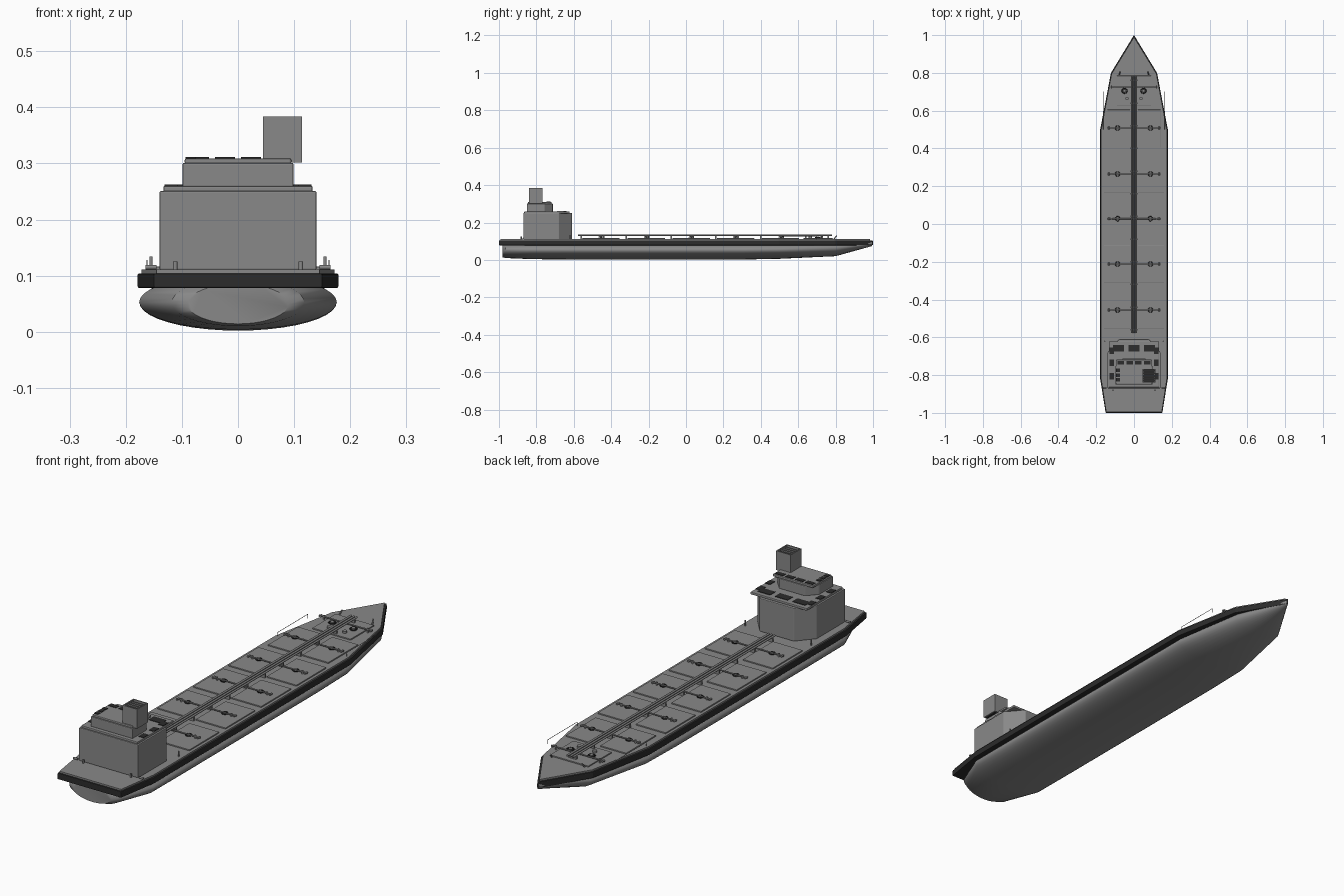
import bpy, bmesh, math
from mathutils import Vector

if "Cube" in bpy.data.objects:
    bpy.data.objects.remove(bpy.data.objects["Cube"])


def material(name, v):
    m = bpy.data.materials.new(name)
    m.diffuse_color = (v, v, v, 1)
    m.use_nodes = True
    m.node_tree.nodes["Principled BSDF"].inputs["Base Color"].default_value = m.diffuse_color
    return m


GREY = material("ship grey", 0.25)
DARK = material("dark charcoal", 0.025)


def finish(bm, name, mat, bevel=0, smooth=False):
    bmesh.ops.recalc_face_normals(bm, faces=bm.faces)
    me = bpy.data.meshes.new(name)
    bm.to_mesh(me)
    bm.free()
    me.materials.append(mat)
    ob = bpy.data.objects.new(name, me)
    bpy.context.collection.objects.link(ob)
    if bevel:
        b = ob.modifiers.new("bevel", 'BEVEL')
        b.width, b.segments = bevel, 2
    if smooth:
        bpy.context.view_layer.objects.active = ob
        ob.select_set(True)
        bpy.ops.object.shade_smooth_by_angle(angle=math.radians(40))
        ob.select_set(False)
    return ob


def prism(name, outline, z0, z1, mat=GREY, bevel=0):
    bm = bmesh.new()
    f = bm.faces.new([bm.verts.new((x, y, z0)) for x, y in outline])
    ext = bmesh.ops.extrude_face_region(bm, geom=[f])
    for v in ext["geom"]:
        if isinstance(v, bmesh.types.BMVert):
            v.co.z = z1
    return finish(bm, name, mat, bevel)


def mirrored(half):
    """Closed outline from a right-hand half running stern to bow."""
    return half + [(-x, y) for x, y in reversed(half) if x > 0]


def box(name, x0, x1, y0, y1, z0, z1, mat=GREY, bevel=0):
    return prism(name, [(x0, y0), (x1, y0), (x1, y1), (x0, y1)], z0, z1, mat, bevel)


def rod(name, a, b, r, mat=GREY, n=10):
    a, b = Vector(a), Vector(b)
    bm = bmesh.new()
    bmesh.ops.create_cone(bm, cap_ends=True, segments=n, radius1=r, radius2=r, depth=(b - a).length)
    ob = finish(bm, name, mat, smooth=True)
    ob.location = (a + b) / 2
    ob.rotation_mode = 'QUATERNION'
    ob.rotation_quaternion = (b - a).to_track_quat('Z', 'Y')
    return ob


def ring(name, loc, r, tube, mat=DARK):
    bpy.ops.mesh.primitive_torus_add(location=loc, major_radius=r, minor_radius=tube,
                                     major_segments=18, minor_segments=6)
    ob = bpy.context.object
    ob.name = name
    ob.data.materials.append(mat)
    return ob


# Lower hull: elliptical sections lofted from stern to stem
stations = [(-0.98, 0.09, 0.014, 0.085), (-0.965, 0.118, 0.010, 0.094), (-0.82, 0.176, 0.004, 0.102),
            (-0.6, 0.176, 0.002, 0.103), (0.3, 0.176, 0.002, 0.103), (0.5, 0.174, 0.006, 0.103),
            (0.8, 0.115, 0.020, 0.103), (0.995, 0.004, 0.074, 0.103)]
bm = bmesh.new()
N = 40
loops = []
for y, w, zb, zt in stations:
    loops.append([bm.verts.new((w * math.cos(2 * math.pi * i / N), y,
                  (zb + zt) / 2 + (zt - zb) / 2 * math.sin(2 * math.pi * i / N))) for i in range(N)])
for a, b in zip(loops, loops[1:]):
    for i in range(N):
        bm.faces.new((a[i], a[(i + 1) % N], b[(i + 1) % N], b[i]))
bm.faces.new(loops[0])
bm.faces.new(loops[-1])
for v in bm.verts:
    v.co.z = max(v.co.z, 0)
finish(bm, "lower_hull", GREY, smooth=True)

# Dark hull band and deck
prism("hull_band", mirrored([(0.15, -1), (0.179, -0.82), (0.179, 0.5), (0.122, 0.8), (0, 1)]),
      0.078, 0.104, DARK, 0.003)
prism("deck", mirrored([(0.145, -0.993), (0.172, -0.815), (0.172, 0.495), (0.116, 0.795), (0, 0.985)]),
      0.102, 0.111)

# Tank deck panels, cross pipes and valve wheels
for y in (-0.455, -0.212, 0.028, 0.265, 0.505):
    for s in (-1, 1):
        w = 0.16 if y < 0.5 else 0.142
        x0, x1 = sorted((s * 0.02, s * w))
        box("tank_panel", x0, x1, y - 0.1, y + 0.1, 0.108, 0.116, GREY, 0.001)
box("bow_panel", -0.09, 0.09, 0.628, 0.785, 0.108, 0.116, GREY, 0.001)
for y in (-0.455, -0.212, 0.028, 0.265, 0.508, 0.725):
    edge = 0.14 if y < 0.7 else 0.125
    rod("cross_pipe", (-edge, y, 0.123), (edge, y, 0.123), 0.003)
    for s in (-1, 1):
        if y < 0.7:
            ring("valve_wheel", (s * 0.087, y, 0.122), 0.012, 0.0022)
            rod("valve_stem", (s * 0.087, y, 0.11), (s * 0.087, y, 0.127), 0.005)
        rod("pipe_end_post", (s * (edge - 0.022), y, 0.11), (s * (edge - 0.022), y, 0.129), 0.004)
        rod("pipe_flange", (s * (edge - 0.006), y - 0.007, 0.123), (s * (edge - 0.006), y + 0.007, 0.123), 0.004)

# Central pipe run on supports
for x in (-0.013, 0, 0.013):
    rod("main_pipe", (x, -0.577, 0.131), (x, 0.78, 0.131), 0.0042)
for i in range(12):
    y = -0.56 + i * 0.12
    box("pipe_support", -0.018, 0.018, y - 0.004, y + 0.004, 0.11, 0.129)

# Bow fittings and side rails
for s in (-1, 1):
    ring("mooring_winch", (s * 0.05, 0.705, 0.12), 0.013, 0.003)
    rod("winch_core", (s * 0.05, 0.705, 0.11), (s * 0.05, 0.705, 0.124), 0.008)
    rod("bow_vent", (s * 0.037, 0.665, 0.11), (s * 0.037, 0.665, 0.124), 0.009)
    rod("bow_post", (s * 0.078, 0.79, 0.11), (s * 0.073, 0.805, 0.13), 0.003)
    rod("side_rail", (s * 0.162, 0.5, 0.127), (s * 0.162, 0.7, 0.127), 0.001)
    for y in (0.5, 0.7):
        rod("rail_post", (s * 0.162, y, 0.11), (s * 0.162, y, 0.127), 0.001)

# Stern bollards
for s in (-1, 1):
    rod("stern_bollard", (s * 0.112, -0.88, 0.11), (s * 0.112, -0.88, 0.125), 0.004)
    rod("side_bollard", (s * 0.155, -0.62, 0.11), (s * 0.155, -0.62, 0.134), 0.003)
    rod("side_bollard_foot", (s * 0.145, -0.87, 0.115), (s * 0.165, -0.87, 0.115), 0.004)

# Accommodation block with chamfered forward corners, and roof slab
prism("main_block", mirrored([(0.14, -0.87), (0.14, -0.68), (0.08, -0.61)]), 0.11, 0.251, GREY, 0.003)
box("main_roof", -0.133, 0.133, -0.865, -0.622, 0.249, 0.260, GREY, 0.003)

# Bridge tier and its roof
prism("bridge_block", mirrored([(0.099, -0.85), (0.099, -0.755), (0.06, -0.712)]), 0.258, 0.301, GREY, 0.003)
box("bridge_roof", -0.095, 0.095, -0.845, -0.718, 0.299, 0.309, GREY, 0.003)

# Dark window plates along the roof edges
for x in (-0.082, 0, 0.082):
    box("main_window", x - 0.03, x + 0.03, -0.675, -0.64, 0.258, 0.262, DARK)
for x in (-0.07, -0.023, 0.023, 0.07):
    box("bridge_window", x - 0.018, x + 0.018, -0.745, -0.725, 0.307, 0.311, DARK)
for s in (-1, 1):
    for y in (-0.672, -0.735, -0.805):
        box("main_side_window", s * 0.119 - 0.012, s * 0.119 + 0.012, y - 0.017, y + 0.017, 0.258, 0.262, DARK)
for y in (-0.775, -0.8, -0.825):
    box("bridge_side_window", -0.094, -0.075, y - 0.009, y + 0.009, 0.307, 0.311, DARK)

# Funnel: open square shell with dark interior and grille bars
fx0, fx1, fy0, fy1, t = 0.045, 0.114, -0.84, -0.768, 0.005
for x0, x1, y0, y1 in ((fx0, fx0 + t, fy0, fy1), (fx1 - t, fx1, fy0, fy1),
                       (fx0 + t, fx1 - t, fy0, fy0 + t), (fx0 + t, fx1 - t, fy1 - t, fy1)):
    box("funnel_wall", x0, x1, y0, y1, 0.302, 0.384)
box("funnel_base", fx0 + t, fx1 - t, fy0 + t, fy1 - t, 0.302, 0.365, DARK)
for i in range(4):
    y = fy0 + 0.015 + i * 0.014
    box("funnel_bar", fx0 + t, fx1 - t, y - 0.002, y + 0.002, 0.364, 0.38)
